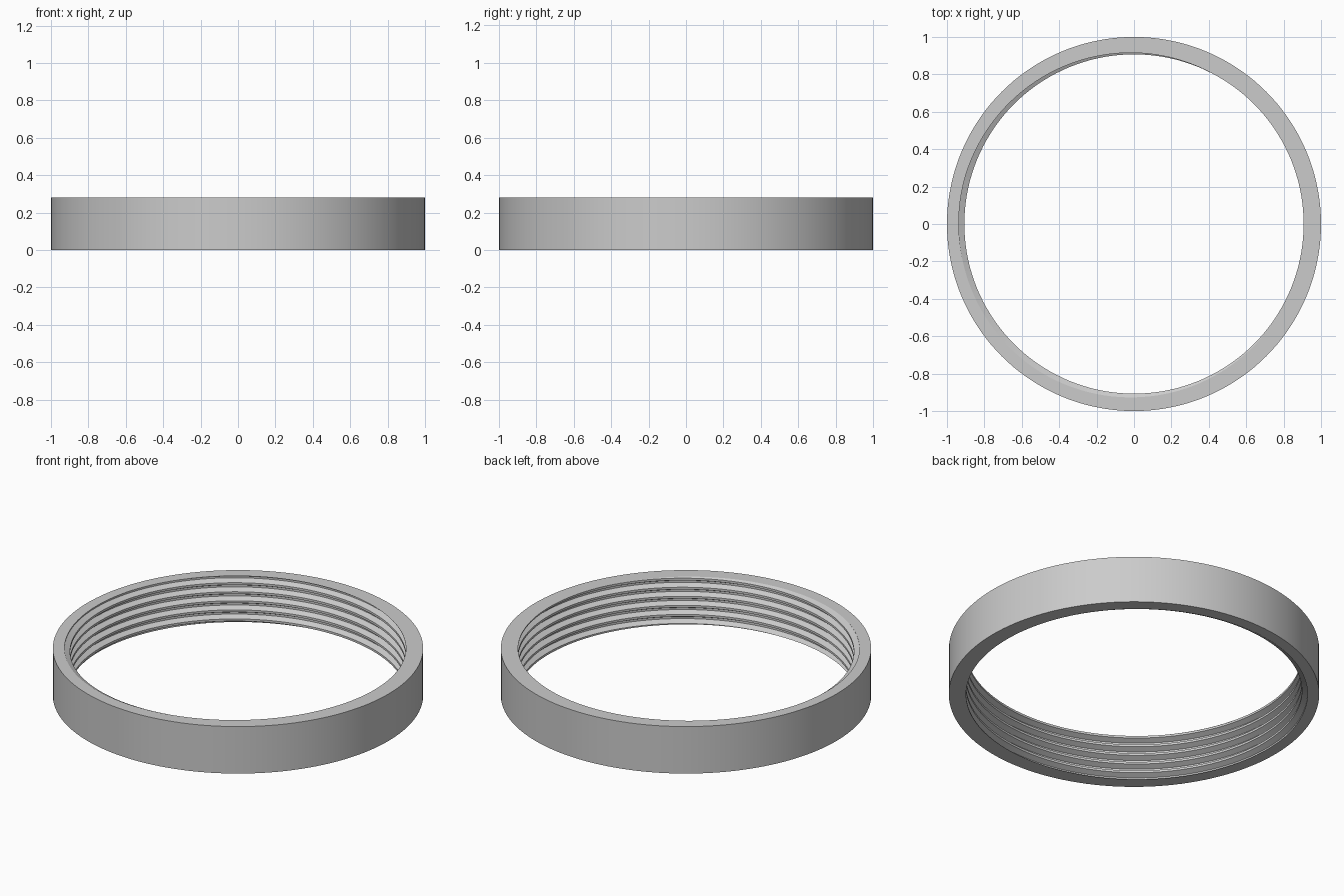
import bpy, bmesh, math

cube = bpy.data.objects.get("Cube")
if cube:
    bpy.data.objects.remove(cube, do_unlink=True)

SEGMENTS = 144
HEIGHT = 0.28
OUTER, ROOT, CREST = 1.0, 0.937, 0.907
PITCH = 0.054
TOP_CREST_ANGLE = math.radians(20)

# Thread profile over one pitch: (fraction of pitch, radius)
THREAD = [(-0.12, CREST), (0.12, CREST), (0.4, ROOT), (0.6, ROOT)]


def thread_radius(phase):
    """Radius of the trapezoid thread at a phase measured in turns."""
    d = abs((phase + 0.5) % 1.0 - 0.5)
    t = min(max((d - 0.12) / 0.28, 0), 1)
    return CREST + t * (ROOT - CREST)


def section(angle):
    """Ring cross-section with the helical thread trimmed to the end faces."""
    rise = HEIGHT + PITCH * (angle - TOP_CREST_ANGLE) / math.tau
    points = [(OUTER, 0), (OUTER, HEIGHT)]
    for turn in range(2, -9, -1):
        for fraction, _ in reversed(THREAD):
            z = min(max(rise + (turn + fraction) * PITCH, 0), HEIGHT)
            points.append((thread_radius((z - rise) / PITCH), z))
    return points


# Sweep the section around the axis, then weld the seam and trimmed points
bm = bmesh.new()
columns = []
for i in range(SEGMENTS + 1):
    a = math.tau * i / SEGMENTS
    columns.append([bm.verts.new((r * math.cos(a), r * math.sin(a), z))
                    for r, z in section(a)])
for near, far in zip(columns, columns[1:]):
    count = len(near)
    for j in range(count):
        k = (j + 1) % count
        bm.faces.new((near[j], far[j], far[k], near[k]))
bmesh.ops.remove_doubles(bm, verts=bm.verts[:], dist=0.00005)
bmesh.ops.recalc_face_normals(bm, faces=bm.faces[:])

mesh = bpy.data.meshes.new("threaded_ring")
bm.to_mesh(mesh)
bm.free()
ring = bpy.data.objects.new("threaded_ring", mesh)
bpy.context.collection.objects.link(ring)

# Plain grey finish
grey = bpy.data.materials.new("light_grey")
grey.use_nodes = True
colour = (0.6, 0.6, 0.6, 1)
grey.diffuse_color = colour
grey.node_tree.nodes["Principled BSDF"].inputs["Base Color"].default_value = colour
mesh.materials.append(grey)

bpy.context.view_layer.objects.active = ring
ring.select_set(True)
bpy.ops.object.shade_smooth_by_angle(angle=math.radians(25))
